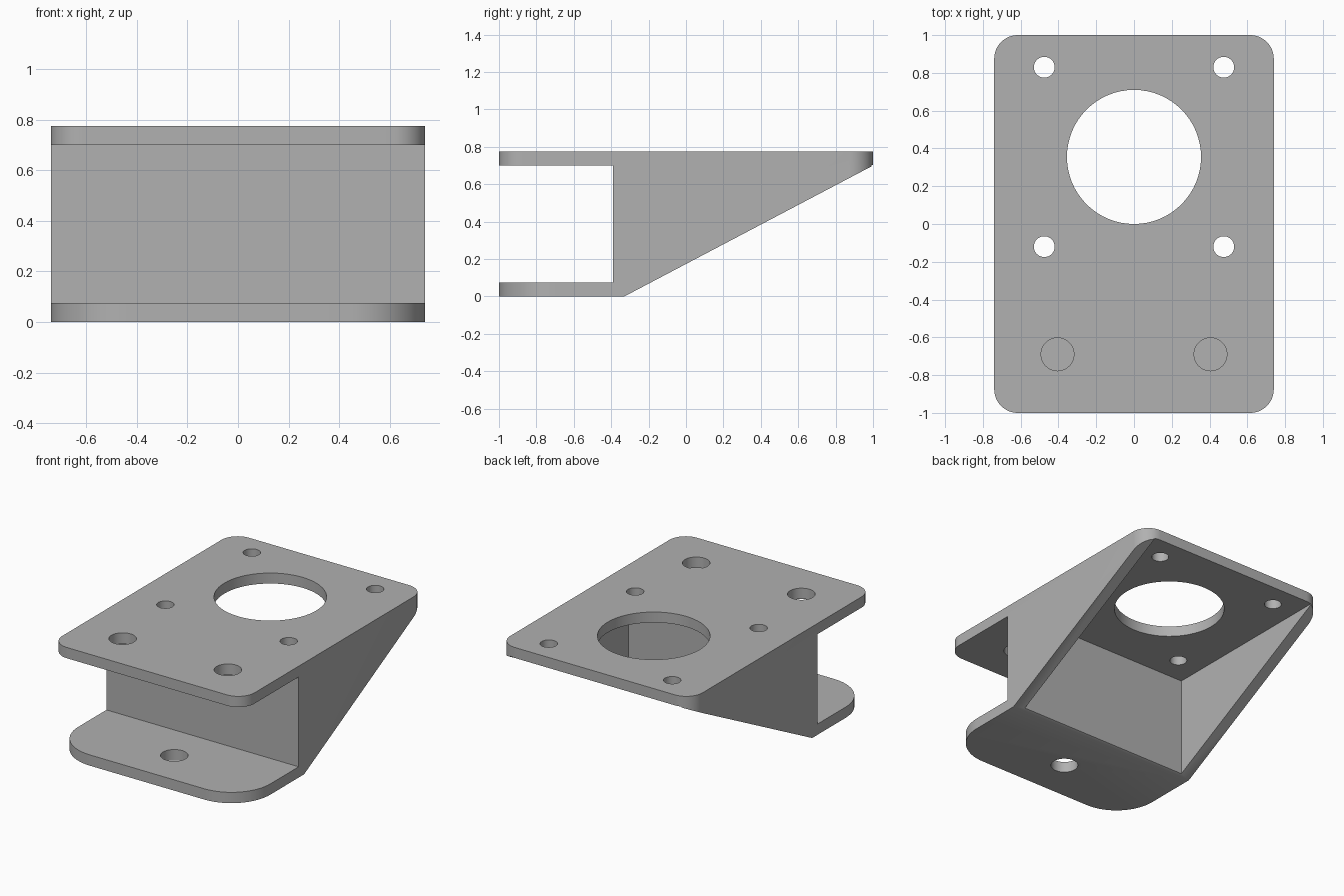
import bpy, bmesh, math

cube = bpy.data.objects.get("Cube")
if cube:
    bpy.data.objects.remove(cube, do_unlink=True)

W, H, T = 0.74, 0.775, 0.075      # half width, height, plate thickness
WALL_Y, WALL = -0.39, 0.08        # upright wall position and wall thickness
UNDER = H - T                     # underside of the top plate

grey = bpy.data.materials.new("plain_grey")
grey.use_nodes = True
color = (0.44, 0.44, 0.44, 1)
grey.diffuse_color = color
grey.node_tree.nodes["Principled BSDF"].inputs["Base Color"].default_value = color


def make_object(name, bm):
    bmesh.ops.recalc_face_normals(bm, faces=bm.faces[:])
    mesh = bpy.data.meshes.new(name)
    bm.to_mesh(mesh)
    bm.free()
    mesh.materials.append(grey)
    obj = bpy.data.objects.new(name, mesh)
    bpy.context.collection.objects.link(obj)
    return obj


def prism(points, offset):
    """Extrude a closed outline along an offset vector."""
    bm = bmesh.new()
    face = bm.faces.new([bm.verts.new(p) for p in points])
    new = bmesh.ops.extrude_face_region(bm, geom=[face])["geom"]
    bmesh.ops.translate(bm, vec=offset,
                        verts=[v for v in new if isinstance(v, bmesh.types.BMVert)])
    return bm


def box(x, y0, y1, z0, z1):
    return prism([(-x, y0, z0), (x, y0, z0), (x, y1, z0), (-x, y1, z0)], (0, 0, z1 - z0))


def round_corners(bm, radius, test):
    """Round the vertical edges whose middle passes the test."""
    edges = []
    for e in bm.edges:
        a, b = e.verts[0].co, e.verts[1].co
        if (a.xy - b.xy).length < 0.001 and test((a + b) / 2):
            edges.append(e)
    bmesh.ops.bevel(bm, geom=edges, offset=radius, offset_type='OFFSET',
                    segments=16, profile=0.5, affect='EDGES')


def cut(target, cutter, operation='DIFFERENCE'):
    mod = target.modifiers.new(cutter.name, 'BOOLEAN')
    mod.operation = operation
    mod.solver = 'EXACT'
    mod.object = cutter
    bpy.context.view_layer.objects.active = target
    bpy.ops.object.modifier_apply(modifier=mod.name)
    bpy.data.objects.remove(cutter, do_unlink=True)


def drill(target, x, y, radius, z0, z1):
    ring = [(x + radius * math.cos(a), y + radius * math.sin(a), z0)
            for a in (math.tau * i / 64 for i in range(64))]
    cut(target, make_object("hole_cutter", prism(ring, (0, 0, z1 - z0))))


# Side profile: top plate, upright wall, sloping gusset and foot plate
profile = [(-1, 0), (-0.33, 0), (1, UNDER), (1, H), (-1, H), (-1, UNDER),
           (WALL_Y, UNDER), (WALL_Y, T), (-1, T)]
bm = prism([(-W, y, z) for y, z in profile], (2 * W, 0, 0))
round_corners(bm, 0.3, lambda p: p.y < -0.9 and p.z < 0.3)
bracket = make_object("mounting_bracket", bm)

# Rounded outline of the top plate
bm = box(W, -1, 1, -0.2, 1)
round_corners(bm, 0.125, lambda p: True)
cut(bracket, make_object("outline_cutter", bm), 'INTERSECT')

# Hollow between the two gussets
cut(bracket, make_object("cavity_cutter",
                         box(W - WALL, WALL_Y + WALL, 1.2, -0.3, UNDER + 0.002)))

# Round opening, four screw holes, two access holes and the foot hole
drill(bracket, 0, 0.355, 0.355, 0.5, 1)
for side in (-1, 1):
    for y in (-0.12, 0.83):
        drill(bracket, side * 0.475, y, 0.055, 0.65, 1)
    drill(bracket, side * 0.405, -0.69, 0.087, 0.5, 1)
drill(bracket, 0, -0.7, 0.087, -0.2, 0.3)

# Smooth the curves, keep the edges crisp
bpy.ops.object.select_all(action='DESELECT')
bracket.select_set(True)
bpy.context.view_layer.objects.active = bracket
bpy.ops.object.shade_smooth_by_angle(angle=math.radians(30))
